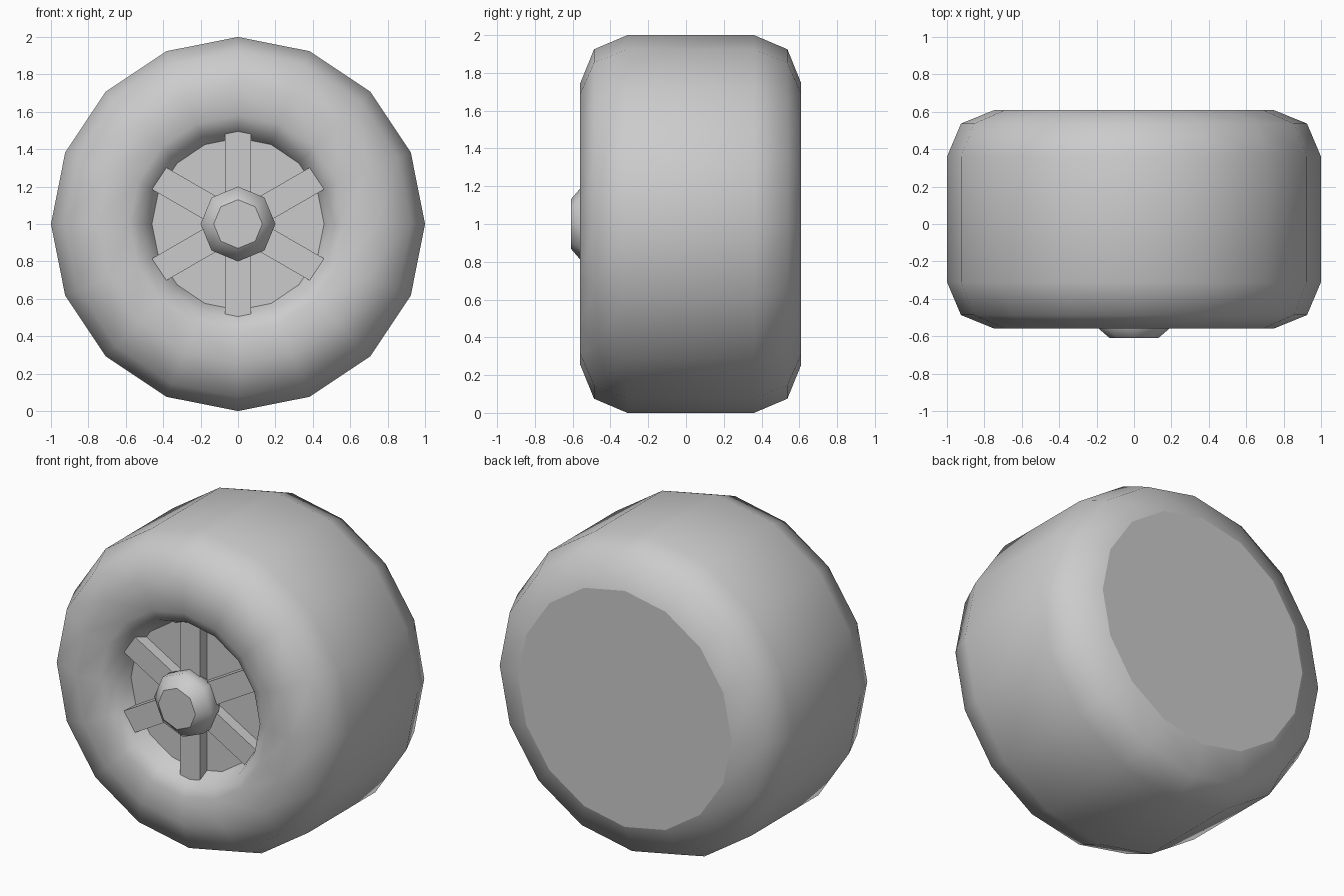
import bpy
import bmesh
import math
from mathutils import Matrix

cube = bpy.data.objects.get("Cube")
if cube:
    bpy.data.objects.remove(cube, do_unlink=True)

CENTRE_Z = 1.0

grey = bpy.data.materials.new("plain grey")
grey.use_nodes = True
GREY = (0.6, 0.6, 0.6, 1.0)
grey.diffuse_color = GREY
grey.node_tree.nodes["Principled BSDF"].inputs["Base Color"].default_value = GREY


def finish(name, bm):
    bmesh.ops.recalc_face_normals(bm, faces=bm.faces)
    mesh = bpy.data.meshes.new(name)
    bm.to_mesh(mesh)
    bm.free()
    mesh.materials.append(grey)
    obj = bpy.data.objects.new(name, mesh)
    obj.location.z = CENTRE_Z
    bpy.context.collection.objects.link(obj)
    return obj


def lathe(name, profile, sides):
    """Turn (radius, y) points about the y axis, with a flat cap at each end."""
    bm = bmesh.new()
    rings = []
    for r, y in profile:
        angles = [2 * math.pi * i / sides for i in range(sides)]
        rings.append([bm.verts.new((r * math.cos(a), y, r * math.sin(a))) for a in angles])
    for a, b in zip(rings, rings[1:]):
        for i in range(sides):
            j = (i + 1) % sides
            bm.faces.new((a[i], a[j], b[j], b[i])).smooth = True
    bm.faces.new(rings[0])
    bm.faces.new(rings[-1])
    return finish(name, bm)


# Tyre: rounded shoulders, closed back, shallow recess at the front
lathe("tyre", [
    (0.46, -0.41), (0.51, -0.51), (0.58, -0.545), (0.745, -0.56),
    (0.925, -0.487), (1.0, -0.31), (1.0, 0.36), (0.925, 0.537), (0.745, 0.61),
], 16)

# Hub: eight-sided bevelled cap
lathe("hub", [(0.13, -0.61), (0.2, -0.55), (0.2, -0.47), (0.15, -0.40)], 8)

# Spokes: six flat bars between hub and tyre
for n in range(6):
    bm = bmesh.new()
    size = Matrix.Diagonal((0.14, 0.08, 0.43, 1.0))
    place = Matrix.Translation((0, -0.44, 0.315))
    turn = Matrix.Rotation(n * math.pi / 3, 4, 'Y')
    bmesh.ops.create_cube(bm, size=1.0, matrix=turn @ place @ size)
    finish(f"spoke_{n + 1}", bm)
